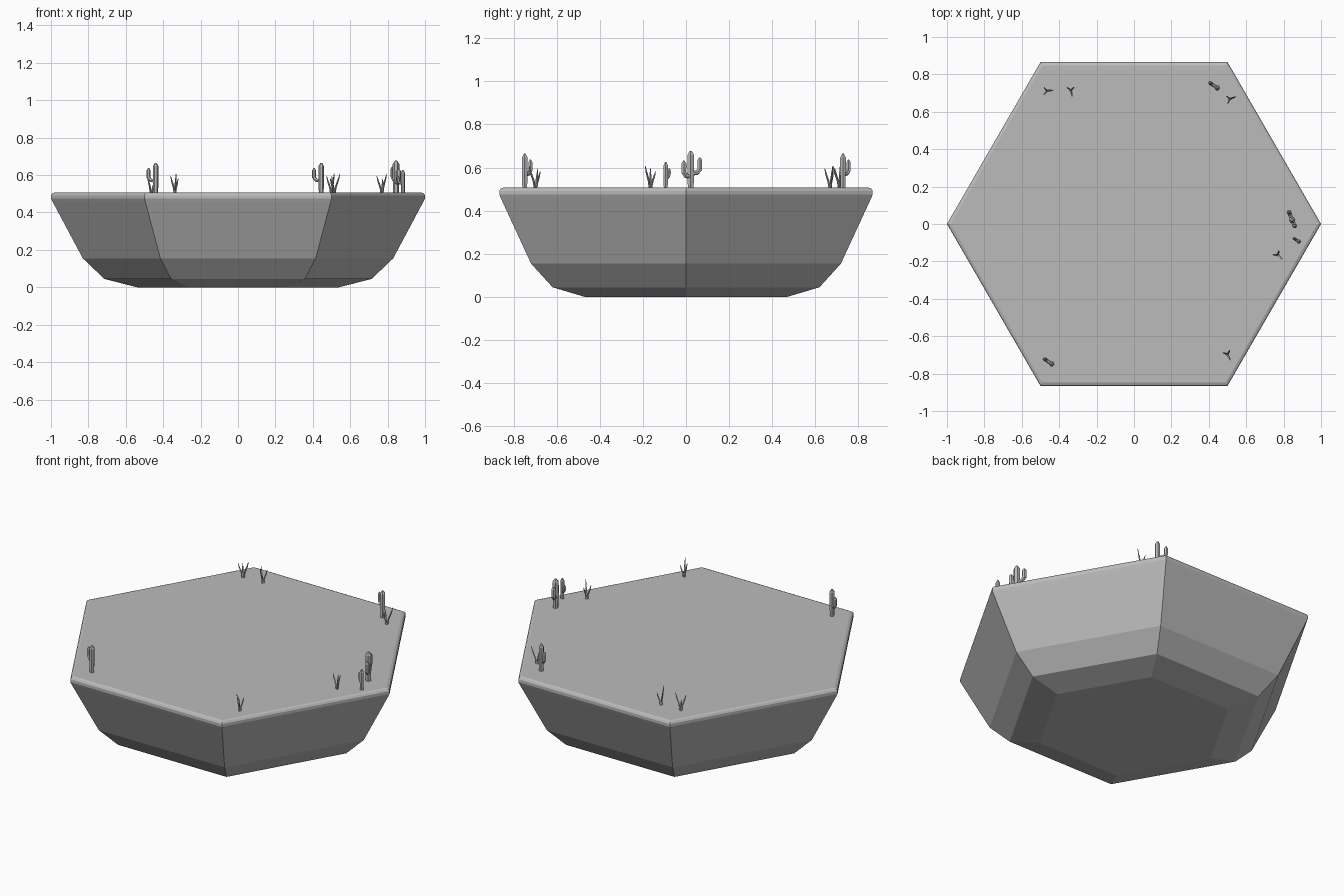
import bpy
import bmesh
from math import cos, sin, radians, pi
from mathutils import Vector

cube = bpy.data.objects.get("Cube")
if cube:
    bpy.data.objects.remove(cube, do_unlink=True)

GREY = (0.5, 0.5, 0.5, 1.0)
stone = bpy.data.materials.new("stone_grey")
stone.use_nodes = True
stone.diffuse_color = GREY
stone.node_tree.nodes["Principled BSDF"].inputs["Base Color"].default_value = GREY

GROUND = 0.507


def finish(bm, name):
    """Turn a bmesh into a named grey object."""
    bmesh.ops.recalc_face_normals(bm, faces=bm.faces[:])
    mesh = bpy.data.meshes.new(name)
    bm.to_mesh(mesh)
    bm.free()
    mesh.materials.append(stone)
    obj = bpy.data.objects.new(name, mesh)
    bpy.context.collection.objects.link(obj)
    return obj


def skin(bm, rings):
    """Bridge rings of vertices and close both ends."""
    sides = len(rings[0])
    for low, high in zip(rings, rings[1:]):
        for i in range(sides):
            j = (i + 1) % sides
            bm.faces.new((low[i], low[j], high[j], high[i]))
    bm.faces.new(rings[0][::-1])
    bm.faces.new(rings[-1])


def tube(bm, points, radii, sides):
    """Sweep a polygon with changing radius along a path."""
    points = [Vector(p) for p in points]
    rings = []
    for k, p in enumerate(points):
        along = points[min(k + 1, len(points) - 1)] - points[max(k - 1, 0)]
        turn = Vector((0, 0, 1)).rotation_difference(along.normalized())
        rings.append([bm.verts.new(p + turn @ Vector((r * cos(a), r * sin(a), 0)))
                      for r, a in ((radii[k], 2 * pi * i / sides) for i in range(sides))])
    skin(bm, rings)


# Hexagonal tile with a rounded rim and a tapering underside
profile = [(0.54, 0), (0.715, 0.045), (0.83, 0.155), (0.99, 0.455),
           (1.0, 0.475), (1.0, 0.492), (0.993, 0.502), (0.98, GROUND)]
bm = bmesh.new()
skin(bm, [[bm.verts.new((r * cos(i * pi / 3), r * sin(i * pi / 3), z)) for i in range(6)]
          for r, z in profile])
finish(bm, "hexagonal_tile")


def cactus(name, x, y, height, radius, arms):
    """Trunk with elbow arms; each arm is (dx, dy, elbow height, tip height)."""
    bm = bmesh.new()
    tube(bm, [(x, y, GROUND - 0.01), (x, y, GROUND + height * 0.5),
              (x, y, GROUND + height - 0.018), (x, y, GROUND + height)],
         [radius * 0.85, radius, radius, radius * 0.3], 6)
    for dx, dy, elbow, tip in arms:
        r = radius * 0.72
        path = [(0, elbow), (0.7, elbow + 0.005), (1, elbow + 0.02),
                (1, tip - 0.012), (1, tip)]
        tube(bm, [(x + dx * t, y + dy * t, GROUND + h) for t, h in path],
             [r * 0.8, r * 0.9, r, r, r * 0.3], 6)
    finish(bm, name)


# Cacti near the corners
cactus("back_left_cactus", 0.445, 0.728, 0.158, 0.015, [(-0.038, 0.026, 0.06, 0.13)])
cactus("front_right_cactus", -0.44, -0.748, 0.158, 0.015, [(-0.038, 0.026, 0.06, 0.13)])
cactus("left_tall_cactus", 0.845, 0.022, 0.17, 0.018,
       [(-0.016, 0.042, 0.065, 0.14), (0.014, -0.032, 0.05, 0.125)])
cactus("left_small_cactus", 0.882, -0.094, 0.12, 0.012, [(-0.026, 0.016, 0.045, 0.09)])


def sprout(name, x, y, heading):
    """Three thin stems bending outwards."""
    bm = bmesh.new()
    for turn, reach, height in ((0, 0.034, 0.1), (125, 0.024, 0.075), (225, 0.028, 0.088)):
        a = radians(heading + turn)
        path = [(0.1, -0.01), (0.3, 0.3 * height), (0.75, 0.7 * height), (1, height)]
        tube(bm, [(x + reach * t * cos(a), y + reach * t * sin(a), GROUND + h)
                  for t, h in path], [0.005, 0.005, 0.004, 0.0015], 4)
    finish(bm, name)


# Dry sprouts scattered beside the cacti
sprout("back_right_sprout_outer", -0.465, 0.712, 5)
sprout("back_right_sprout_inner", -0.337, 0.715, -80)
sprout("back_left_sprout", 0.513, 0.669, 20)
sprout("left_sprout", 0.77, -0.165, -45)
sprout("front_left_sprout", 0.5, -0.697, -65)
